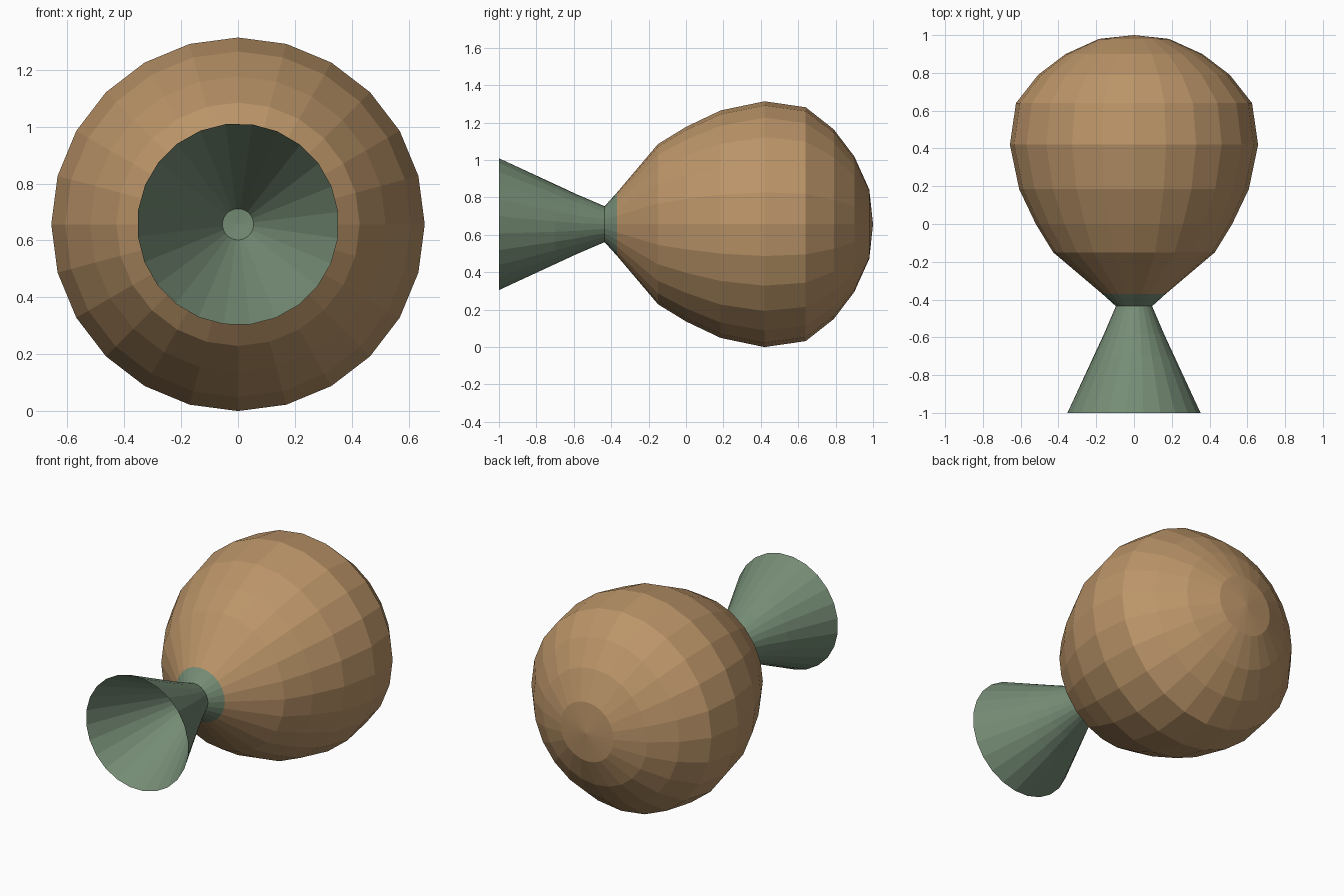
import bpy, math

if "Cube" in bpy.data.objects:
    bpy.data.objects.remove(bpy.data.objects["Cube"])

SIDES = 24
CZ = 0.657  # height of the balloon axis


def material(name, rgb):
    m = bpy.data.materials.new(name)
    m.diffuse_color = (*rgb, 1.0)
    m.use_nodes = True
    m.node_tree.nodes["Principled BSDF"].inputs["Base Color"].default_value = m.diffuse_color
    return m


def revolve(name, profile, mat):
    """Spin (y, radius, twist in degrees) rings round the y axis; radius 0 makes a pole."""
    verts, faces, rings = [], [], []
    for y, r, twist in profile:
        count = SIDES if r > 0 else 1
        start = len(verts)
        for i in range(count):
            a = math.tau * i / SIDES + math.radians(twist)
            verts.append((r * math.cos(a), y, CZ + r * math.sin(a)))
        rings.append([start + i % count for i in range(SIDES)])
    for a, b in zip(rings, rings[1:]):
        for i in range(SIDES):
            j = (i + 1) % SIDES
            face = list(dict.fromkeys((a[i], b[i], b[j], a[j])))
            faces.append(face)
    mesh = bpy.data.meshes.new(name)
    mesh.from_pydata(verts, [], faces)
    mesh.materials.append(mat)
    mesh.update()
    ob = bpy.data.objects.new(name, mesh)
    bpy.context.collection.objects.link(ob)
    return ob


tan = material("warm tan", (0.50, 0.30, 0.14))
green = material("sage green", (0.18, 0.265, 0.18))

# Inflated body, from neck to rounded tip
revolve("balloon_body", [
    (-0.37, 0.168, 0), (-0.15, 0.428, 0), (0.0, 0.52, 0), (0.185, 0.608, 0),
    (0.42, 0.657, 0), (0.64, 0.625, 0), (0.79, 0.507, 0), (0.90, 0.362, 0),
    (0.98, 0.185, 0), (1.0, 0, 0)], tan)

# Tied collar at the neck
revolve("neck_collar", [(-0.435, 0.096, 0), (-0.37, 0.168, 0)], green)

# Flared mouthpiece: inner cone with a closed end, thin rim, outer cone
revolve("flared_mouth", [
    (-0.415, 0, 7), (-0.42, 0.055, 7), (-1.0, 0.355, 7),
    (-0.70, 0.214, 4), (-0.58, 0.158, 2), (-0.435, 0.096, 0)], green)
